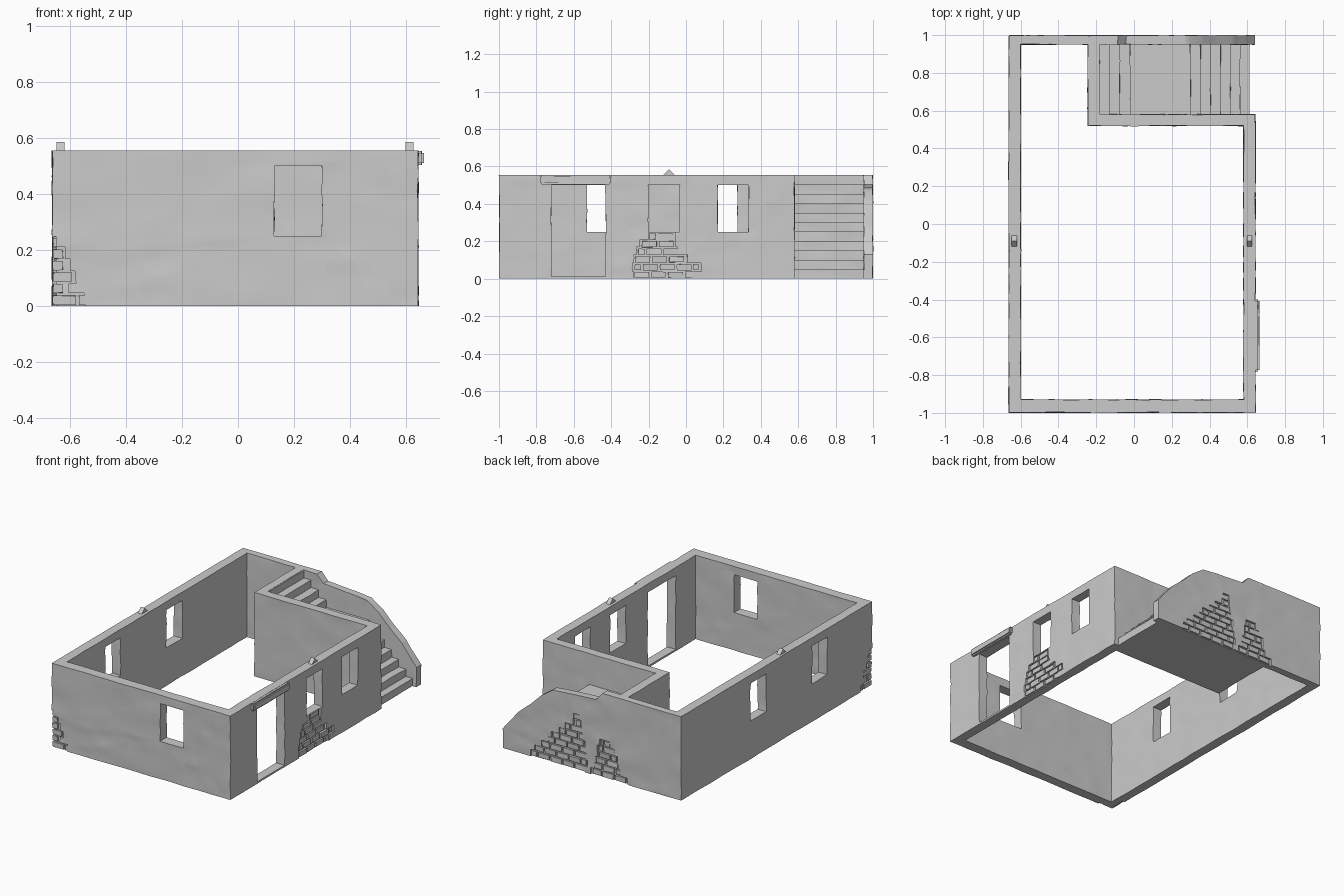
import bpy, bmesh, math, random
from mathutils import Vector, noise

if "Cube" in bpy.data.objects:
    bpy.data.objects.remove(bpy.data.objects["Cube"])

random.seed(4)
H = 0.555      # wall height
DEPTH = 0.014  # plaster thickness over the bricks


def finish(bm, name):
    bmesh.ops.recalc_face_normals(bm, faces=bm.faces)
    me = bpy.data.meshes.new(name)
    bm.to_mesh(me)
    bm.free()
    ob = bpy.data.objects.new(name, me)
    bpy.context.collection.objects.link(ob)
    return ob


def add_prism(bm, pts, vec):
    face = bm.faces.new([bm.verts.new(p) for p in pts])
    ext = bmesh.ops.extrude_face_region(bm, geom=[face])["geom"]
    bmesh.ops.translate(bm, vec=vec, verts=[g for g in ext if isinstance(g, bmesh.types.BMVert)])
    # extrude_face_region drops the start face; put the cap back when needed
    if not face.is_valid:
        return
    bm.normal_update()


def prism(name, pts, vec):
    bm = bmesh.new()
    a = [bm.verts.new(p) for p in pts]
    b = [bm.verts.new(Vector(p) + Vector(vec)) for p in pts]
    bm.faces.new(a)
    bm.faces.new(b[::-1])
    n = len(pts)
    for i in range(n):
        bm.faces.new((a[i], b[i], b[(i + 1) % n], a[(i + 1) % n]))
    return finish(bm, name)


def add_box(bm, lo, hi, jitter=0.0):
    lo, hi = Vector(lo), Vector(hi)
    lo, hi = Vector(map(min, lo, hi)), Vector(map(max, lo, hi))
    verts = bmesh.ops.create_cube(bm, size=1)["verts"]
    for v in verts:
        for k in range(3):
            v.co[k] = (lo[k] + hi[k]) / 2 + v.co[k] * (hi[k] - lo[k])
            v.co[k] += random.uniform(-jitter, jitter)


def cut(ob, cutter):
    mod = ob.modifiers.new("cut", 'BOOLEAN')
    mod.operation, mod.solver, mod.object = 'DIFFERENCE', 'EXACT', cutter
    mod.use_self = True
    dg = bpy.context.evaluated_depsgraph_get()
    me = bpy.data.meshes.new_from_object(ob.evaluated_get(dg))
    ob.modifiers.clear()
    ob.data = me


def roughen(ob, step=0.05, amount=0.0045):
    """Slice the mesh into a fine grid and wobble it like hand-laid plaster."""
    bm = bmesh.new()
    bm.from_mesh(ob.data)
    bmesh.ops.triangulate(bm, faces=bm.faces)
    for axis, half in enumerate((0.7, 1.0, 0.6)):
        no = [0, 0, 0]
        no[axis] = 1
        for i in range(-int(half / step), int(half / step) + 1):
            co = [0, 0, 0]
            co[axis] = i * step + 0.0117
            bmesh.ops.bisect_plane(bm, geom=bm.verts[:] + bm.edges[:] + bm.faces[:],
                                   plane_co=co, plane_no=no, dist=1e-5)
    bmesh.ops.remove_doubles(bm, verts=bm.verts, dist=1e-4)
    for v in bm.verts:
        p = Vector((v.co.x * 9, v.co.y * 9, v.co.z * 15))
        n = noise.noise_vector(p)
        v.co.x += amount * n.x
        v.co.y += amount * n.y
    bm.to_mesh(ob.data)
    bm.free()
    bpy.ops.object.select_all(action='DESELECT')
    ob.select_set(True)
    bpy.context.view_layer.objects.active = ob
    bpy.ops.object.shade_smooth_by_angle(angle=math.radians(30))


# Main walls (L-shaped block, hollowed below) and the stepped stair parapet
walls = prism("walls", [(x, y, 0) for x, y in (
    (-.663, -.998), (.643, -.998), (.643, .58), (-.19, .58), (-.19, .998), (-.663, .998))], (0, 0, H))
parapet = prism("stair_parapet", [(x, .95, z) for x, z in (
    (-.19, 0), (.64, 0), (.64, .13), (.61, .17), (.53, .265), (.44, .345), (.36, .42), (.28, .478),
    (.20, .487), (-.04, .503), (-.085, H), (-.19, H))], (0, .048, 0))

# Room void
room = prism("room_cutter", [(x, y, -.1) for x, y in (
    (-.60, -.93), (.58, -.93), (.58, .52), (-.245, .52), (-.245, .95), (-.60, .95))], (0, 0, 1))

# Window and door openings
bm = bmesh.new()
add_box(bm, (.13, -1.1, .25), (.30, -.85, .50))
for lo, hi, z in ((-.72, -.43, .012), (-.2, -.035, .25), (.17, .335, .25)):
    add_box(bm, (.5, lo, z), (.75, hi, .50))
for lo, hi in ((-.53, -.37), (.11, .275)):
    add_box(bm, (-.75, lo, .25), (-.5, hi, .50))
openings = finish(bm, "opening_cutter")

# Exposed brick patches: plaster cut away row by row, bricks laid in the hollow
plaster = bmesh.new()
bricks = bmesh.new()


def patch(axis, face, side, row_h, rows):
    def pt(u, d, z):
        return (u, face - side * d, z) if axis == 1 else (face - side * d, u, z)
    for r, (lo, hi) in enumerate(rows):
        z0, z1 = r * row_h, (r + 1) * row_h
        j0, j1 = random.uniform(-.012, .012), random.uniform(-.012, .012)
        add_box(plaster, pt(lo + j0, -.03, z0 - (.02 if r == 0 else .002)),
                pt(hi + j1, DEPTH, z1 + random.uniform(0, .006)))
        u = lo - (r % 2) * .045
        while u < hi:
            a, b = max(u, lo) + .005, min(u + .088, hi) - .005
            if b - a > .012:
                add_box(bricks, pt(a, random.uniform(.001, .005), z0 + .005),
                        pt(b, DEPTH + .012, z1 - .004), .002)
            u += .09


patch(0, .643, 1, .041, [(-.28, .04), (-.28, .07), (-.275, .0), (-.26, -.04), (-.24, -.06), (-.20, -.06)])
patch(1, .998, 1, .041, [(.03, .44), (.03, .41), (.03, .36), (.04, .32), (.05, .28), (.05, .23),
                         (.06, .19), (.07, .12), (.07, .13)])
patch(1, .998, 1, .041, [(-.26, -.01), (-.22, -.02), (-.20, -.03), (-.19, -.05), (-.18, -.06), (-.14, -.07)])
patch(1, -.998, -1, .041, [(-.663, e) for e in (-.54, -.60, -.59, -.60, -.62, -.64)])
patch(0, -.663, -1, .041, [(-.998, e) for e in (-.88, -.90, -.91, -.93, -.95, -.965)])
plaster_cut = finish(plaster, "plaster_cutter")
finish(bricks, "exposed_bricks")

for c in (room, openings, plaster_cut):
    cut(walls, c)
cut(parapet, plaster_cut)
for c in (room, openings, plaster_cut):
    bpy.data.objects.remove(c)
roughen(walls)
roughen(parapet)

# Stairs: seven risers, a landing, then four more up to the wall top
risers = [.612, .563, .51, .46, .405, .352, .30, -.02, -.075, -.13, -.183]
profile = [(-.195, 0), (risers[0], 0)]
rise = .0503
for i, x in enumerate(risers):
    profile.append((x, (i + 1) * rise))
    profile.append((risers[i + 1] if i + 1 < len(risers) else -.195, (i + 1) * rise))
stairs = prism("stairs", [(x, .572, z) for x, z in profile], (0, .385, 0))
roughen(stairs)

# Door lintel, a worn beam standing proud of the wall
bm = bmesh.new()
add_box(bm, (.60, -.78, .503), (.664, -.40, .5535))
bmesh.ops.bevel(bm, geom=bm.edges[:], offset=.008, segments=2, affect='EDGES')
lintel = finish(bm, "door_lintel")
roughen(lintel, amount=.003)

# Small ridge pegs on both side walls
for name, x in (("left_roof_peg", -.634), ("right_roof_peg", .612)):
    prism(name, [(x - .014, -.125, .55), (x - .014, -.055, .55), (x - .014, -.09, .585)], (.028, 0, 0))
